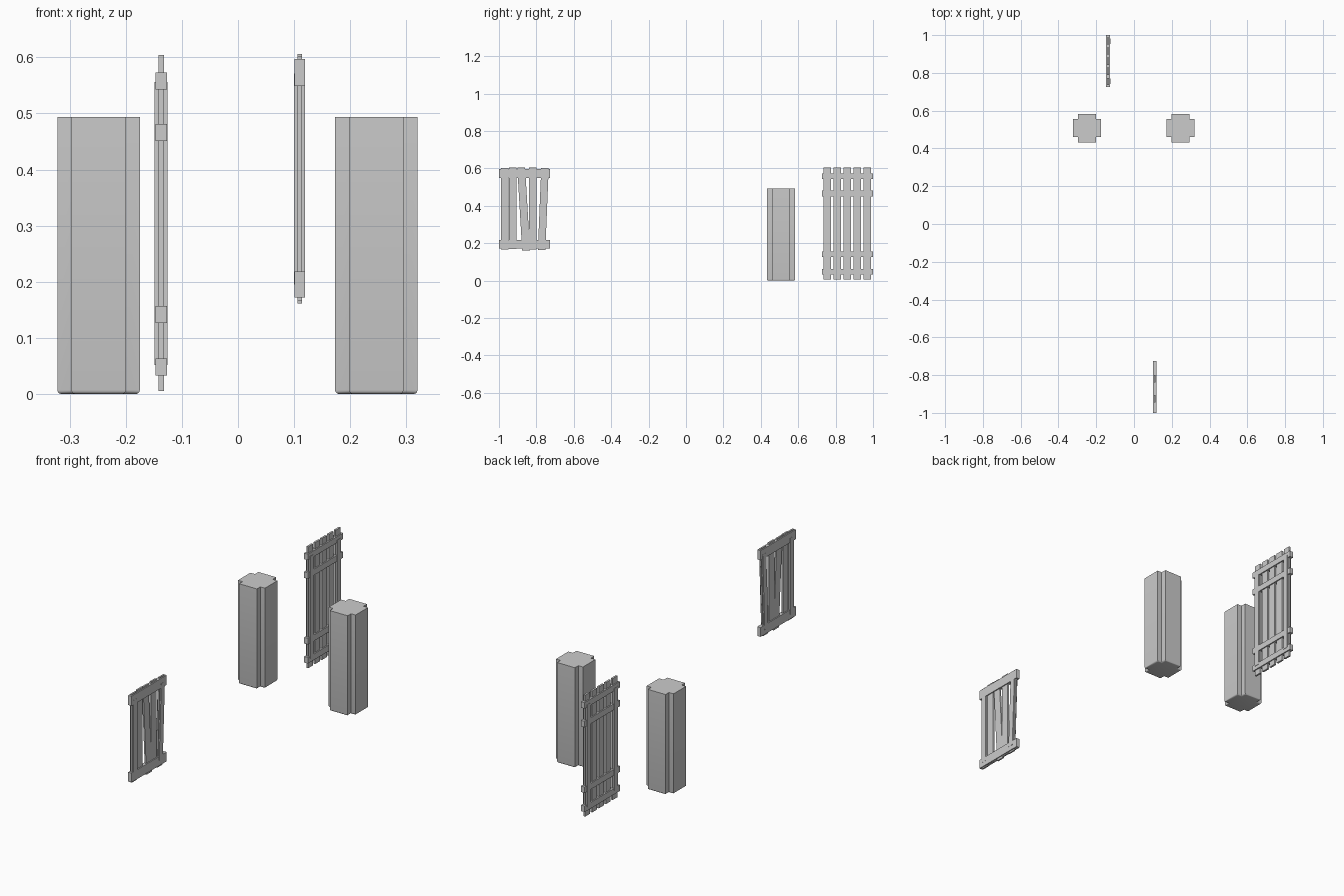
import bpy, bmesh, math
from mathutils import Matrix

if "Cube" in bpy.data.objects:
    bpy.data.objects.remove(bpy.data.objects["Cube"])


def finish(bm, name):
    bmesh.ops.recalc_face_normals(bm, faces=bm.faces[:])
    me = bpy.data.meshes.new(name)
    bm.to_mesh(me)
    bm.free()
    ob = bpy.data.objects.new(name, me)
    bpy.context.collection.objects.link(ob)
    return ob


def add_box(bm, x0, x1, y0, y1, z0, z1, lean=0.0):
    # lean shifts the top edge by +lean and the bottom edge by -lean along y
    m = Matrix.Translation(((x0 + x1) / 2, (y0 + y1) / 2, (z0 + z1) / 2)) \
        @ Matrix.Diagonal((x1 - x0, y1 - y0, z1 - z0, 1))
    vs = bmesh.ops.create_cube(bm, size=1, matrix=m)["verts"]
    for v in vs:
        v.co.y += lean if v.co.z > (z0 + z1) / 2 else -lean


# Columns with notched corners and a softened foot
def column(name, cx, cy):
    a, b, h = 0.0735, 0.0485, 0.494
    ay = 0.0755
    quarter = [(a, b), (b, b), (b, ay)]
    pts = quarter + [(-x, y) for x, y in reversed(quarter)]
    pts += [(-x, -y) for x, y in pts]
    bm = bmesh.new()
    face = bm.faces.new([bm.verts.new((cx + x, cy + y, 0)) for x, y in pts])
    top = bmesh.ops.extrude_face_region(bm, geom=[face])["geom"]
    for v in top:
        if isinstance(v, bmesh.types.BMVert):
            v.co.z = h
    foot = [e for e in bm.edges if all(v.co.z < 0.001 for v in e.verts)]
    bmesh.ops.bevel(bm, geom=foot, offset=0.007, segments=3, profile=0.5, affect='EDGES')
    ob = finish(bm, name)
    bpy.ops.object.select_all(action='DESELECT')
    bpy.context.view_layer.objects.active = ob
    ob.select_set(True)
    bpy.ops.object.shade_smooth_by_angle(angle=math.radians(40))


column("left_column", -0.2485, 0.508)
column("right_column", 0.2465, 0.508)


# Fence panels: slats (y0, y1, z0, z1, lean), rails (z0, z1), end posts (y0, y1)
def fence(name, cx, slats, rails, ends, posts, post_z, half):
    slat_t, rail_t, post_t = half
    bm = bmesh.new()
    for y0, y1, z0, z1, lean in slats:
        add_box(bm, cx - slat_t, cx + slat_t, y0, y1, z0, z1, lean)
    finish(bm, name + "_slats")
    bm = bmesh.new()
    for z0, z1 in rails:
        add_box(bm, cx - rail_t, cx + rail_t, *ends, z0, z1)
    finish(bm, name + "_rails")
    bm = bmesh.new()
    for y0, y1, lean in posts:
        add_box(bm, cx - post_t, cx + post_t, y0, y1, *post_z, lean)
    finish(bm, name + "_posts")


# Tall straight fence at the back
fence("tall_fence", -0.137,
      [(0.736 + i * 0.0535, 0.774 + i * 0.0535, 0.005, 0.604, 0) for i in range(5)],
      [(0.033, 0.063), (0.127, 0.157), (0.451, 0.481), (0.543, 0.573)],
      (0.726, 1.0),
      [(0.742, 0.770, 0), (0.954, 0.982, 0)], (0.052, 0.556),
      (0.0048, 0.0103, 0.0118))

# Short crooked fence at the front
fence("short_fence", 0.110,
      [(-0.990, -0.950, 0.166, 0.602, 0), (-0.946, -0.906, 0.170, 0.606, 0),
       (-0.889, -0.847, 0.161, 0.604, -0.013), (-0.840, -0.799, 0.168, 0.606, 0),
       (-0.783, -0.743, 0.164, 0.602, 0.009)],
      [(0.172, 0.218), (0.549, 0.597)],
      (-1.0, -0.726),
      [(-0.984, -0.956, 0), (-0.777, -0.749, 0.008)], (0.195, 0.571),
      (0.004, 0.009, 0.0098))
